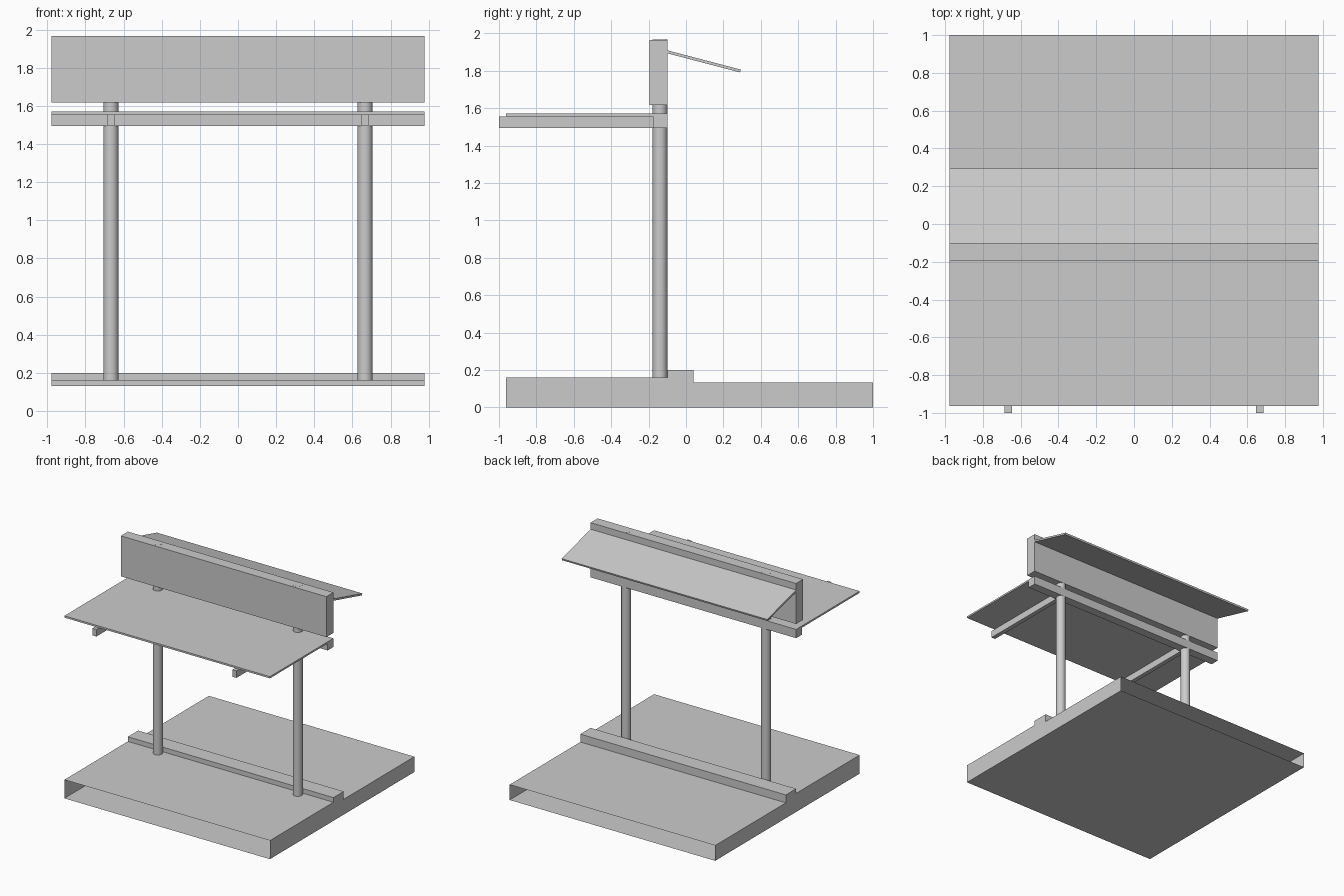
import bpy, bmesh

if "Cube" in bpy.data.objects:
    bpy.data.objects.remove(bpy.data.objects["Cube"])

HALF = 0.978      # half length of every full-width part
POST_X = 0.666    # post offset from the centre


def extrude_profile(name, profile, x0=-HALF, x1=HALF, open_edges=()):
    """Sweep a (y, z) outline along x; outline edges in open_edges stay open."""
    bm = bmesh.new()
    left = [bm.verts.new((x0, y, z)) for y, z in profile]
    right = [bm.verts.new((x1, y, z)) for y, z in profile]
    bm.faces.new(left)
    bm.faces.new(right[::-1])
    n = len(profile)
    for i in range(n):
        if i not in open_edges:
            j = (i + 1) % n
            bm.faces.new((left[i], right[i], right[j], left[j]))
    bmesh.ops.recalc_face_normals(bm, faces=bm.faces)
    mesh = bpy.data.meshes.new(name)
    bm.to_mesh(mesh)
    bm.free()
    obj = bpy.data.objects.new(name, mesh)
    bpy.context.collection.objects.link(obj)
    return obj


def box(name, y0, y1, z0, z1, x0=-HALF, x1=HALF):
    return extrude_profile(name, [(y0, z0), (y1, z0), (y1, z1), (y0, z1)], x0, x1)


# Ground slab with a raised curb; front and back ends are open
extrude_profile("ground_slab", [
    (-0.963, 0), (1.0, 0), (1.0, 0.132), (0.04, 0.132),
    (0.04, 0.2), (-0.1, 0.2), (-0.1, 0.16), (-0.963, 0.16)],
    open_edges=(1, 7))

# Posts and the arms that carry the front roof
for side, x in (("left", -POST_X), ("right", POST_X)):
    bpy.ops.mesh.primitive_cylinder_add(
        vertices=32, radius=0.039, depth=1.966 - 0.16,
        location=(x, -0.139, (1.966 + 0.16) / 2))
    post = bpy.context.object
    post.name = side + "_post"
    bpy.ops.object.shade_smooth_by_angle()
    box(side + "_roof_arm", -1.0, -0.177, 1.495, 1.555, x - 0.019, x + 0.019)

# Cross beam and front roof sheet
box("cross_beam", -0.177, -0.1, 1.495, 1.57)
box("front_roof_sheet", -0.963, -0.177, 1.555, 1.57)

# Upright fascia board and sloping rear canopy
box("fascia_board", -0.196, -0.1, 1.617, 1.965)
extrude_profile("rear_canopy", [
    (-0.1, 1.893), (0.289, 1.791), (0.293, 1.806), (-0.1, 1.909)])
